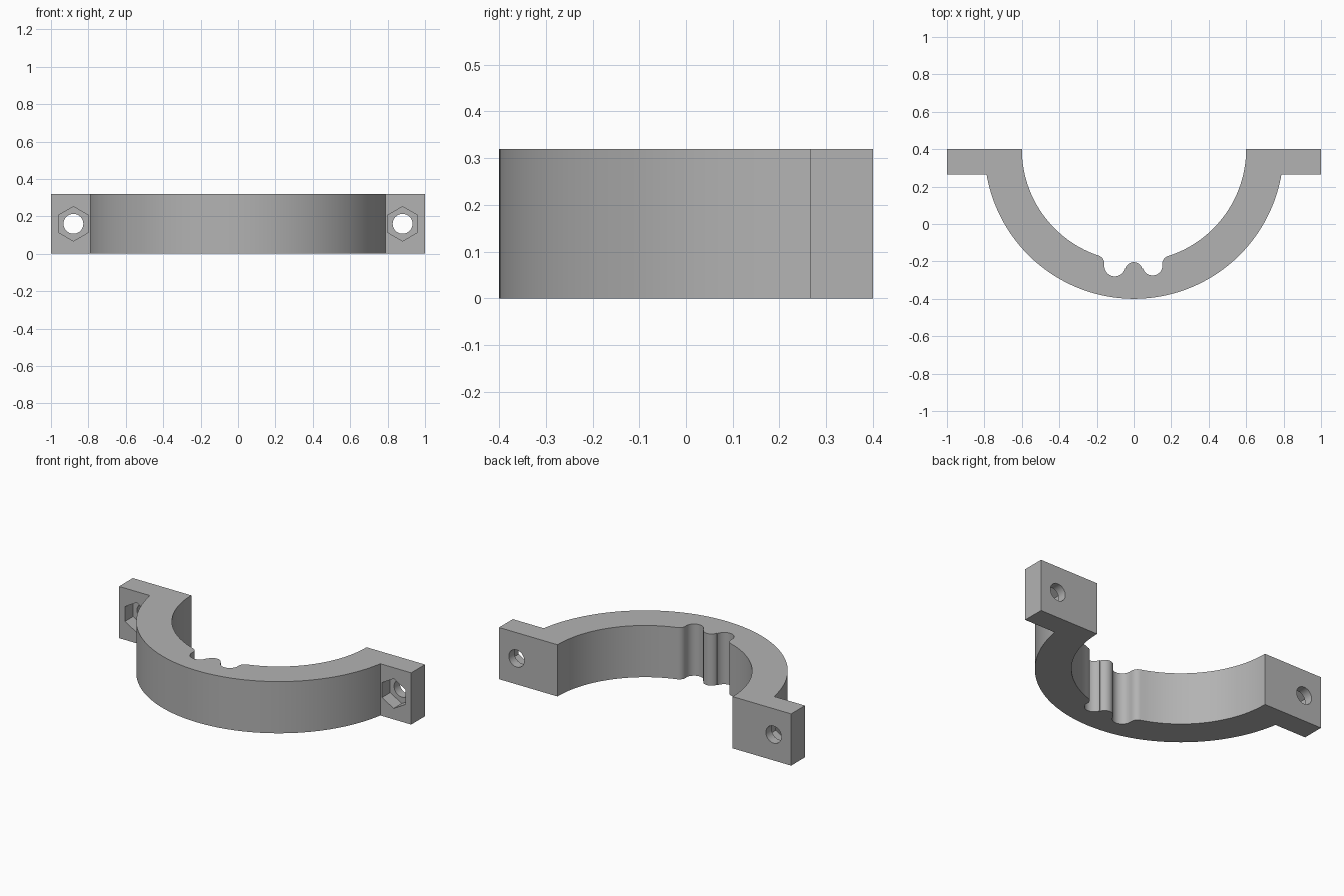
import bpy, bmesh
from math import cos, sin, radians, degrees, atan2, sqrt, asin
from mathutils import Matrix

cube = bpy.data.objects.get("Cube")
if cube:
    bpy.data.objects.remove(cube)

HEIGHT = 0.32
CENTRE_Y = 0.4
R_OUT, R_IN = 0.8, 0.6
TAB_Y = 0.265          # front face of the bolt tabs
BOLT_X = 0.88
POCKET_DEPTH = 0.08

grey = bpy.data.materials.new("plain_grey")
grey.use_nodes = True
grey.diffuse_color = (0.45, 0.45, 0.45, 1)
grey.node_tree.nodes["Principled BSDF"].inputs["Base Color"].default_value = grey.diffuse_color


def arc(cx, cy, r, a0, a1, steps):
    """Points along a circular arc, angles in degrees."""
    angles = [radians(a0 + (a1 - a0) * i / steps) for i in range(steps + 1)]
    return [(cx + r * cos(a), cy + r * sin(a)) for a in angles]


def angle(p, q):
    return degrees(atan2(q[1] - p[1], q[0] - p[0]))


def make_object(name, bm):
    bmesh.ops.recalc_face_normals(bm, faces=bm.faces)
    mesh = bpy.data.meshes.new(name)
    bm.to_mesh(mesh)
    bm.free()
    obj = bpy.data.objects.new(name, mesh)
    bpy.context.collection.objects.link(obj)
    mesh.materials.append(grey)
    return obj


def bolt_cutter(name, x, y0, y1, r, sides):
    """Prism along y used to cut the bolt openings."""
    bm = bmesh.new()
    place = Matrix.Translation((x, (y0 + y1) / 2, HEIGHT / 2)) @ Matrix.Rotation(radians(90), 4, "X")
    bmesh.ops.create_cone(bm, cap_ends=True, segments=sides, radius1=r, radius2=r,
                          depth=y1 - y0, matrix=place)
    return make_object(name, bm)


# Half-ring outline: tangent arcs form the two grooves and the ridge between them
R_SHOULDER = 0.043
reach = R_IN + R_SHOULDER
sh_l = (-0.203, CENTRE_Y - sqrt(reach ** 2 - 0.203 ** 2))
sh_r = (0.195, CENTRE_Y - sqrt(reach ** 2 - 0.195 ** 2))
groove_l, groove_r, ridge = (-0.104, -0.224), (0.1, -0.222), (0, -0.25)
mid = (0, CENTRE_Y)
a_l = angle(sh_l, mid)
a_r = angle(sh_r, mid)
t_l = angle(groove_l, ridge)
t_r = angle(ridge, groove_r)
tab_angle = degrees(asin((CENTRE_Y - TAB_Y) / R_OUT))

outline = [(-1, CENTRE_Y), (-1, TAB_Y)]
outline += arc(0, CENTRE_Y, R_OUT, 180 + tab_angle, 360 - tab_angle, 80)
outline += [(1, TAB_Y), (1, CENTRE_Y)]
outline += arc(0, CENTRE_Y, R_IN, 360, a_r + 180, 36)
outline += arc(*sh_r, R_SHOULDER, a_r, 180, 8)[1:]
outline += arc(*groove_r, 0.053, 360, 180 + t_r, 20)
outline += arc(*ridge, 0.046, t_r, 180 + t_l, 20)
outline += arc(*groove_l, 0.056, 360 + t_l, 180, 20)
outline += arc(*sh_l, R_SHOULDER, 0, a_l, 8)
outline += arc(0, CENTRE_Y, R_IN, a_l + 180, 180, 36)[1:]

bm = bmesh.new()
base = bm.faces.new([bm.verts.new((x, y, 0)) for x, y in outline])
lifted = bmesh.ops.extrude_face_region(bm, geom=[base], use_keep_orig=True)
top = [v for v in lifted["geom"] if isinstance(v, bmesh.types.BMVert)]
bmesh.ops.translate(bm, verts=top, vec=(0, 0, HEIGHT))
clamp = make_object("clamp_half", bm)

# Bolt holes with hexagonal nut pockets on the front of each tab
bpy.context.view_layer.objects.active = clamp
clamp.select_set(True)
for side, x in (("left", BOLT_X), ("right", -BOLT_X)):
    cutters = [
        bolt_cutter(side + "_nut_pocket", x, TAB_Y - 0.05, TAB_Y + POCKET_DEPTH, 0.092, 6),
        bolt_cutter(side + "_bolt_hole", x, TAB_Y - 0.1, CENTRE_Y + 0.1, 0.053, 32),
    ]
    for cutter in cutters:
        cutter.hide_render = True
        mod = clamp.modifiers.new(cutter.name, "BOOLEAN")
        mod.operation = "DIFFERENCE"
        mod.solver = "EXACT"
        mod.object = cutter
        bpy.ops.object.modifier_apply(modifier=mod.name)
        bpy.data.objects.remove(cutter)

bpy.ops.object.shade_smooth_by_angle(angle=radians(30))
